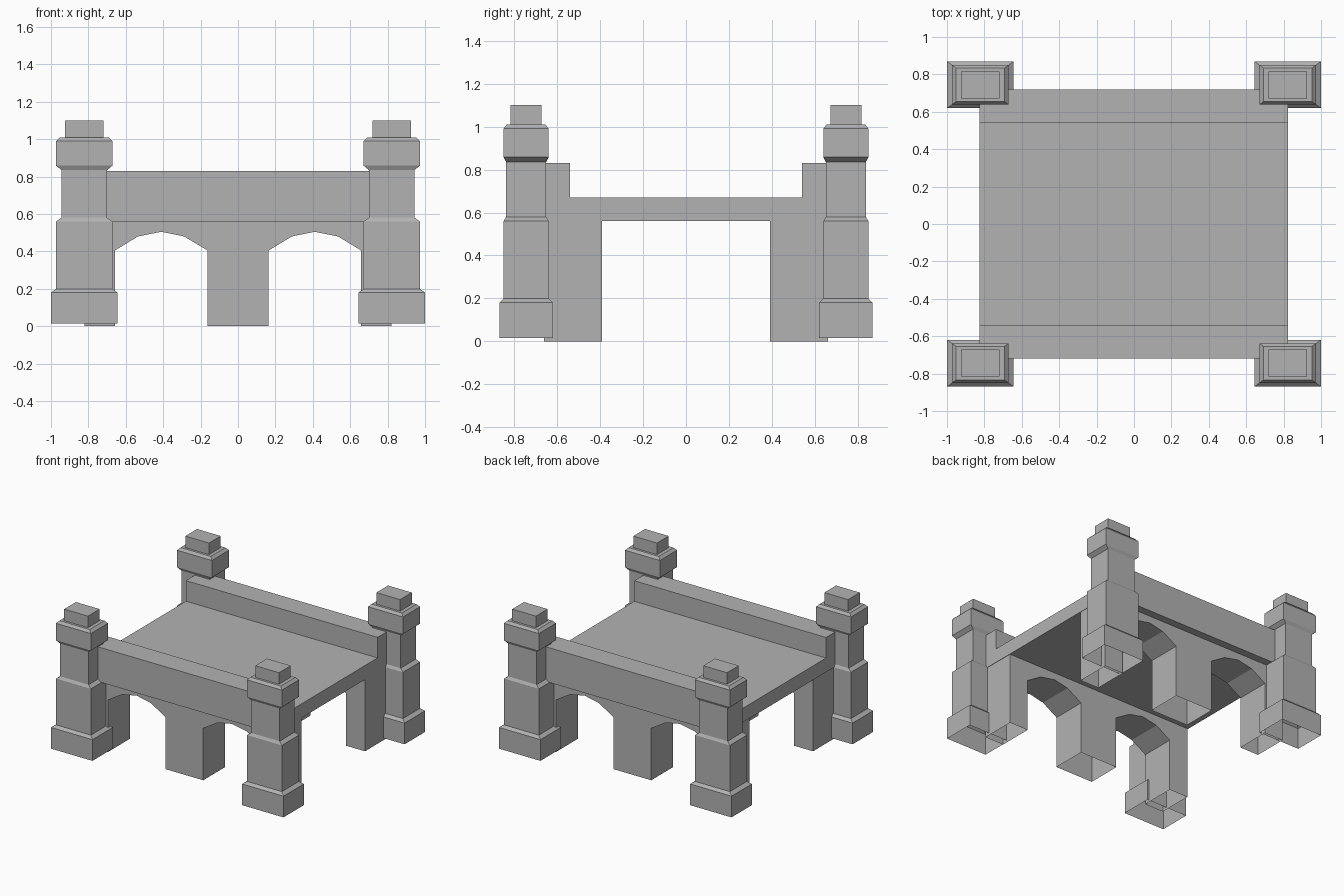
import bpy
import bmesh

cube = bpy.data.objects.get("Cube")
if cube:
    bpy.data.objects.remove(cube, do_unlink=True)

stone = bpy.data.materials.new("grey stone")
stone.use_nodes = True
stone.diffuse_color = (0.45, 0.45, 0.45, 1)
stone.node_tree.nodes["Principled BSDF"].inputs["Base Color"].default_value = stone.diffuse_color


def finish(bm, name, open_base=False):
    """Turn a bmesh into a stone object, optionally without its ground faces."""
    bmesh.ops.recalc_face_normals(bm, faces=bm.faces)
    if open_base:
        base = [f for f in bm.faces if f.normal.z < -0.9 and f.calc_center_median().z < 0.05]
        bmesh.ops.delete(bm, geom=base, context='FACES')
    mesh = bpy.data.meshes.new(name)
    bm.to_mesh(mesh)
    bm.free()
    mesh.materials.append(stone)
    obj = bpy.data.objects.new(name, mesh)
    bpy.context.collection.objects.link(obj)
    return obj


def extrude_profile(name, points, offset, open_base=False):
    """Extrude a closed outline of 3D points along an offset."""
    bm = bmesh.new()
    face = bm.faces.new([bm.verts.new(p) for p in points])
    result = bmesh.ops.extrude_face_region(bm, geom=[face], use_keep_orig=True)
    moved = [v for v in result["geom"] if isinstance(v, bmesh.types.BMVert)]
    bmesh.ops.translate(bm, verts=moved, vec=offset)
    return finish(bm, name, open_base)


def tower(name, cx, cy):
    """Stack rectangular rings (z, half width, half depth) into a corner tower."""
    rings = [(0.015, 0.178, 0.125), (0.18, 0.178, 0.125),
             (0.2, 0.15, 0.105), (0.56, 0.15, 0.105),
             (0.58, 0.122, 0.093), (0.835, 0.122, 0.093),
             (0.858, 0.15, 0.105), (0.99, 0.15, 0.105),
             (1.01, 0.13, 0.09), (1.01, 0.102, 0.072), (1.1, 0.102, 0.072)]
    bm = bmesh.new()
    loops = [[bm.verts.new((cx + sx * w, cy + sy * d, z))
              for sx, sy in ((-1, -1), (1, -1), (1, 1), (-1, 1))]
             for z, w, d in rings]
    for low, high in zip(loops, loops[1:]):
        for i in range(4):
            j = (i + 1) % 4
            bm.faces.new((low[i], low[j], high[j], high[i]))
    bm.faces.new(loops[0])
    bm.faces.new(loops[-1])
    return finish(bm, name, True)


# Deck with a raised parapet along the front and back
half = [(0.72, 0.56), (0.72, 0.83), (0.54, 0.83), (0.54, 0.67)]
section = half + [(-y, z) for y, z in reversed(half)]
extrude_profile("deck_and_parapets", [(-0.827, y, z) for y, z in section], (1.65, 0, 0))

# Arched walls: three piers joined by two faceted arches
arch = [(0.163, 0), (0.163, 0.405), (0.288, 0.48), (0.41, 0.505),
        (0.535, 0.48), (0.658, 0.405), (0.658, 0)]
right = arch + [(0.82, 0), (0.82, 0.56)]
outline = right + [(-x, z) for x, z in reversed(right)]
for name, y in (("front_arch_wall", -0.66), ("back_arch_wall", 0.39)):
    extrude_profile(name, [(x, y, z) for x, z in outline], (0, 0.27, 0), True)

# Four corner towers
for side, sx in (("left", 1), ("right", -1)):
    for end, sy in (("front", -1), ("back", 1)):
        tower(f"{end}_{side}_tower", sx * 0.822, sy * 0.744)
